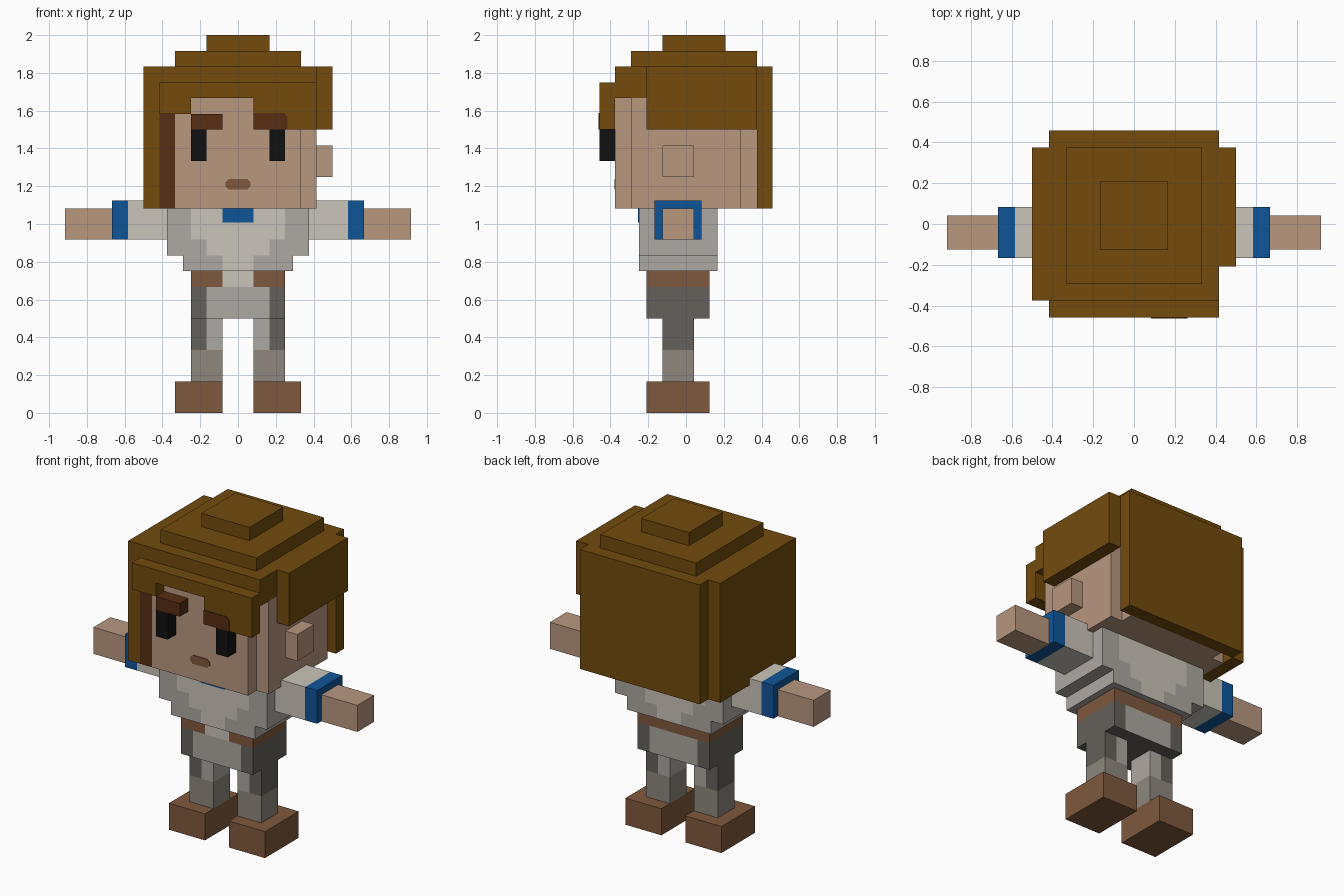
import bpy
import bmesh
from mathutils import Vector

if "Cube" in bpy.data.objects:
    bpy.data.objects.remove(bpy.data.objects["Cube"], do_unlink=True)

U = 1 / 24  # half a building block


def material(name, hex_code):
    srgb = [int(hex_code[i:i + 2], 16) / 255 for i in (0, 2, 4)]
    colour = [c / 12.92 if c <= 0.04045 else ((c + 0.055) / 1.055) ** 2.4 for c in srgb] + [1]
    m = bpy.data.materials.new(name)
    m.use_nodes = True
    m.diffuse_color = colour
    m.node_tree.nodes["Principled BSDF"].inputs["Base Color"].default_value = colour
    return m


SKIN = material("skin", "B8977F")
HAIR = material("hair brown", "734B0D")
DARK_HAIR = material("dark brown", "592D12")
BLACK = material("eye black", "111111")
SHIRT = material("shirt cream", "CBC5BA")
GREY = material("pale grey", "AEA8A2")
DARK_GREY = material("dark grey", "65615B")
TAUPE = material("taupe", "8E877D")
LEATHER = material("leather brown", "7F583D")
BLUE = material("trim blue", "0F5598")


def finish(name, bm, mats, cuts=(), rule=None):
    """Cut the mesh along (axis, value) planes, then colour faces by rule(centre, normal)."""
    for axis, value in cuts:
        normal = Vector([float(i == axis) for i in range(3)])
        bmesh.ops.bisect_plane(bm, geom=bm.verts[:] + bm.edges[:] + bm.faces[:],
                               plane_co=normal * value, plane_no=normal)
    bmesh.ops.recalc_face_normals(bm, faces=bm.faces)
    if rule:
        for f in bm.faces:
            f.material_index = mats.index(rule(f.calc_center_median(), f.normal))
    bmesh.ops.scale(bm, vec=(U, U, U), verts=bm.verts)
    mesh = bpy.data.meshes.new(name)
    bm.to_mesh(mesh)
    bm.free()
    for m in mats:
        mesh.materials.append(m)
    obj = bpy.data.objects.new(name, mesh)
    bpy.context.collection.objects.link(obj)
    return obj


def prism(name, outline, axis, lo, hi, mats, cuts=(), rule=None):
    """Extrude a 2D outline along an axis (1 = y with x,z points; 2 = z with x,y points)."""
    bm = bmesh.new()
    verts = [bm.verts.new((a, lo, b) if axis == 1 else (a, b, lo)) for a, b in outline]
    face = bm.faces.new(verts)
    ext = bmesh.ops.extrude_face_region(bm, geom=[face], use_keep_orig=True)
    step = Vector((0, hi - lo, 0) if axis == 1 else (0, 0, hi - lo))
    bmesh.ops.translate(bm, vec=step,
                        verts=[g for g in ext["geom"] if isinstance(g, bmesh.types.BMVert)])
    return finish(name, bm, mats, cuts, rule)


def box(name, x, y, z, mats, cuts=(), rule=None):
    mats = mats if isinstance(mats, list) else [mats]
    outline = [(x[0], y[0]), (x[1], y[0]), (x[1], y[1]), (x[0], y[1])]
    return prism(name, outline, 2, z[0], z[1], mats, cuts, rule)


# Head with notched corners, and ear
corner = [(10, 7), (8, 7), (8, 9)]
head = (corner + [(-x, y) for x, y in reversed(corner)]
        + [(-x, -y) for x, y in corner] + [(x, -y) for x, y in reversed(corner)])
prism("head", head, 2, 26, 40, [SKIN])
box("left_ear", (10, 12), (-3, 1), (30, 34), SKIN)

# Hair: crown tiers, sides, back and stepped fringe
box("hair_cap", (-10, 10), (-9, 9), (40, 44), HAIR)
box("hair_middle_tier", (-8, 8), (-7, 9), (44, 46), HAIR)
box("hair_top_tier", (-4, 4), (-3, 5), (46, 48), HAIR)
box("hair_left_side", (10, 12), (-5, 9), (36, 44), HAIR)
box("hair_right_side", (-12, -10), (-9, 9), (26, 44), HAIR)
box("hair_back", (-10, 10), (9, 11), (26, 44), HAIR)
fringe = [(-10, 42), (-10, 38), (-6, 38), (-6, 40), (2, 40), (2, 36), (10, 36), (10, 42)]
prism("hair_fringe", fringe, 1, -11, -9, [HAIR])
box("right_sideburn", (-10, -8), (-9, -7), (26, 40), DARK_HAIR)

# Face features
for side, s in (("left", 1), ("right", -1)):
    box(side + "_eye", sorted((4 * s, 6 * s)), (-11, -9), (32, 36), BLACK)
box("right_eyebrow", (-6, -2), (-11, -9), (36, 38), DARK_HAIR)
brow = [(2, 36), (6.3, 36), (6.3, 37.6), (5.9, 38.1), (2, 38.1)]
prism("left_eyebrow", brow, 1, -11.1, -11, [DARK_HAIR])
mouth = [(-1.2, 28.4), (1.2, 28.4), (1.6, 28.8), (1.6, 29.3),
         (1.2, 29.7), (-1.2, 29.7), (-1.6, 29.3), (-1.6, 28.8)]
prism("mouth", mouth, 1, -9.1, -9, [LEATHER])


# Shirt: cream middle, shaded flanks and hem
def shirt_rule(c, n):
    if n.z > 0.5:
        return SHIRT
    reach = 6 if c.z > 22 else 4 if c.z > 20 else 2
    return SHIRT if abs(n.y) > 0.5 and abs(c.x) < reach else GREY


shirt_cuts = [(0, v) for v in (-6, -4, -2, 2, 4, 6)] + [(2, 22)]
box("torso", (-9, 9), (-6, 4), (20, 26), [SHIRT, GREY], shirt_cuts, shirt_rule)
box("shirt_hem", (-7, 7), (-6, 4), (18, 20), [SHIRT, GREY], shirt_cuts, shirt_rule)
box("collar_trim", (-2, 2), (-6.1, -6), (24.2, 26), BLUE)

# Belt with a shirt tail over the front, and hips
box("belt", (-6, 6), (-5, 3), (16, 18), [LEATHER, SHIRT], [(0, -2), (0, 2)],
    lambda c, n: SHIRT if n.y < -0.5 and abs(c.x) < 2 else LEATHER)
box("hips", (-6, 6), (-5, 3), (12, 16), [DARK_GREY, GREY], [(0, -4), (0, 4)],
    lambda c, n: GREY if abs(n.y) > 0.5 and abs(c.x) < 4 else DARK_GREY)


# Arms, legs and boots
def leg_rule(c, n):
    if c.z < 8:
        return TAUPE
    return GREY if abs(c.x) < 4 else DARK_GREY


for side, s in (("left", 1), ("right", -1)):
    def span(a, b):
        return sorted((a * s, b * s))
    box(side + "_sleeve", span(9, 14), (-4, 2), (22, 27), SHIRT)
    box(side + "_cuff", span(14, 16), (-4, 2), (22, 27), BLUE)
    box(side + "_hand", span(16, 22), (-3, 1), (22, 26), SKIN)
    box(side + "_leg", span(2, 6), (-3, 1), (4, 12), [TAUPE, GREY, DARK_GREY],
        [(0, 4 * s), (2, 8)], leg_rule)
    box(side + "_boot", span(2, 8), (-5, 3), (0, 4), LEATHER)
